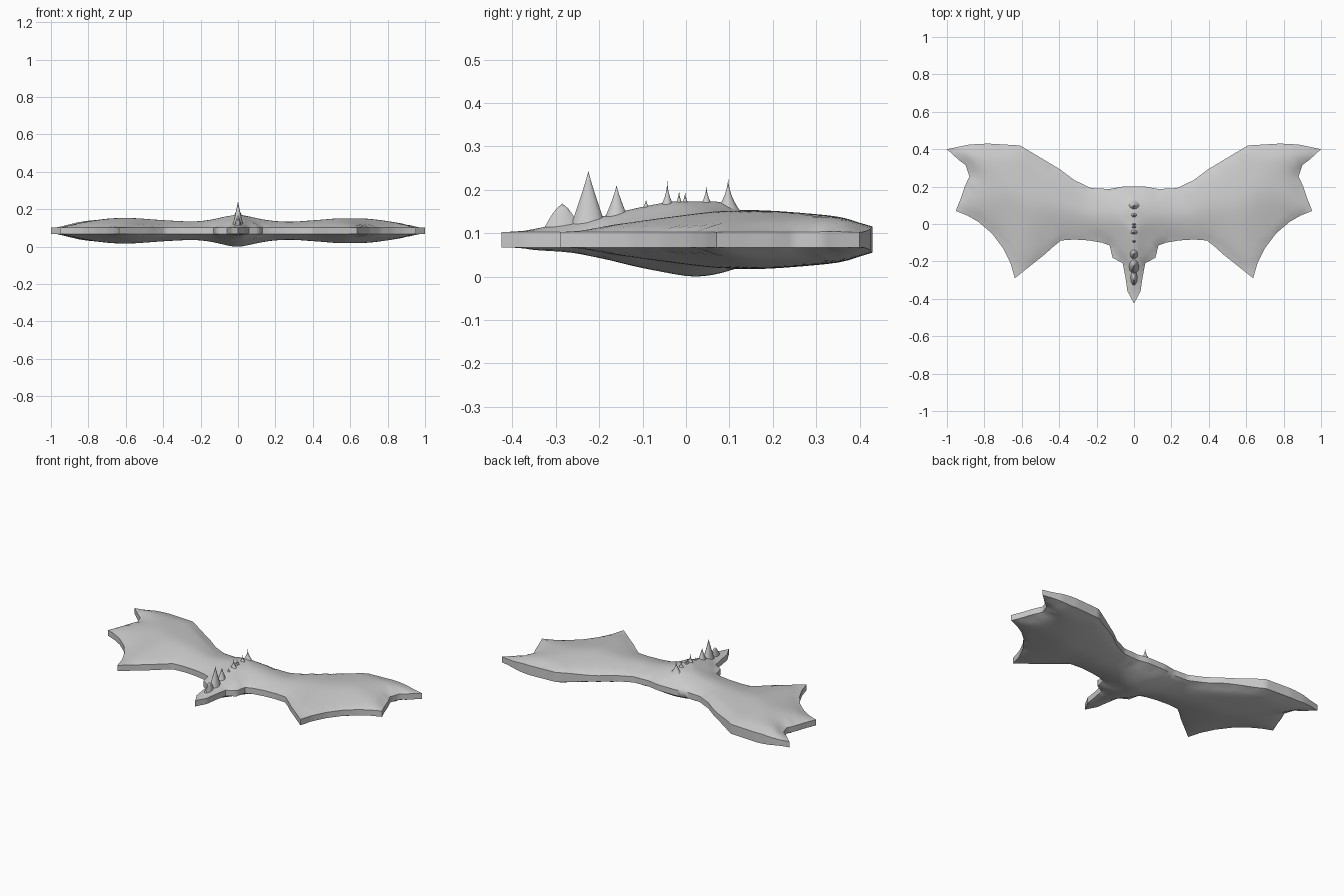
import bpy, bmesh, math
from mathutils import Vector
from mathutils.geometry import delaunay_2d_cdt, intersect_point_line

if "Cube" in bpy.data.objects:
    bpy.data.objects.remove(bpy.data.objects["Cube"])

MID = 0.085

# Plan outline of the right half, from snout round the wing to the rear
HALF = [(0, -.425), (.035, -.36), (.045, -.29), (.06, -.21), (.115, -.18), (.13, -.115),
        (.17, -.10), (.24, -.088), (.32, -.083), (.39, -.088), (.43, -.12), (.48, -.165),
        (.55, -.22), (.637, -.29), (.66, -.21), (.70, -.13), (.76, -.05), (.83, .01),
        (.89, .045), (.953, .07), (.925, .14), (.905, .20), (.88, .255), (.90, .315),
        (.94, .345), (1.0, .40), (.88, .425), (.78, .43), (.61, .42), (.50, .355),
        (.40, .295), (.32, .235), (.23, .192), (.13, .187), (.06, .20), (0, .20)]
corners = [Vector(p) for p in HALF + [(-x, y) for x, y in HALF[-2:0:-1]]]


def smoothstep(a, b, v):
    t = max(0, min(1, (v - a) / (b - a)))
    return t * t * (3 - 2 * t)


# Resample the outline
outline = []
for a, b in zip(corners, corners[1:] + corners[:1]):
    n = max(1, round((b - a).length / .02))
    outline += [a.lerp(b, i / n) for i in range(n)]
segments = list(zip(corners, corners[1:] + corners[:1]))


def edge_distance(p):
    best = 9
    for a, b in segments:
        q, t = intersect_point_line(p, a, b)
        q = Vector(q[:2]) if 0 <= t <= 1 else (a if t < 0 else b)
        best = min(best, (p - q).length)
    return best


def inside(p):
    hit = False
    for a, b in segments:
        if (a.y > p.y) != (b.y > p.y) and p.x < a.x + (p.y - a.y) / (b.y - a.y) * (b.x - a.x):
            hit = not hit
    return hit


def half_thickness(p, d):
    x = abs(p.x)
    rim = .018 + .012 * smoothstep(.3, .42, p.y) * (1 - smoothstep(.8, .97, x))
    amount = .053 + .046 * math.exp(-(x / .13) ** 2)
    power = .75 - .35 * smoothstep(-.1, .4, p.y)
    dent = .010 * math.exp(-((x - .25) / .05) ** 2 - ((p.y - .13) / .04) ** 2)
    return rim + (amount - rim + .018) * min(1, d / .28) ** power - dent * min(1, d / .03)


# Fill the outline with an even grid of points
points = list(outline)
step = .022
for j in range(-20, 21):
    for i in range(-46, 47):
        p = Vector((i * step, j * step))
        if inside(p) and edge_distance(p) > .012:
            points.append(p)
n = len(outline)
co, _, tris, *_ = delaunay_2d_cdt(points, [], [list(range(n))], 1, 1e-5)
dist = [edge_distance(Vector(c)) for c in co]
height = [half_thickness(Vector(c), d) for c, d in zip(co, dist)]

# Relax the thickness so no creases remain
links = [set() for _ in co]
for t in tris:
    for k in t:
        links[k].update(t)
for _ in range(5):
    height = [h if d < .002 or not l else sum(height[k] for k in l) / len(l)
              for h, d, l in zip(height, dist, links)]
scale = (MID - .018) / (max(height) - .018)
height = [.018 + (h - .018) * min(scale, 1.15) if d > .002 else h
          for h, d in zip(height, dist)]

# Body and wings: inflated top and bottom skins joined by a rim
bm = bmesh.new()
top, bottom = [], []
for c, h, d in zip(co, height, dist):
    ridge = .010 * math.exp(-(c[0] / .03) ** 2) * smoothstep(-.36, -.28, c[1])
    ridge *= (1 - smoothstep(.08, .16, c[1])) * min(1, d / .03)
    top.append(bm.verts.new((c[0], c[1], MID + min(h, .078) + ridge)))
    bottom.append(bm.verts.new((c[0], c[1], MID - h)))
for t in tris:
    bm.faces.new([top[k] for k in t])
    bm.faces.new([bottom[k] for k in reversed(t)])
index = {v: k for k, v in enumerate(top)}
for e in [e for e in bm.edges if e.is_boundary and e.verts[0] in index]:
    a, b = (index[v] for v in e.verts)
    bm.faces.new((top[a], top[b], bottom[b], bottom[a]))
bmesh.ops.delete(bm, geom=[v for v in bm.verts if not v.link_faces], context='VERTS')
bmesh.ops.recalc_face_normals(bm, faces=bm.faces)


def finish(bm, name):
    mesh = bpy.data.meshes.new(name)
    bm.to_mesh(mesh)
    bm.free()
    ob = bpy.data.objects.new(name, mesh)
    bpy.context.collection.objects.link(ob)
    bpy.ops.object.select_all(action='DESELECT')
    ob.select_set(True)
    bpy.context.view_layer.objects.active = ob
    bpy.ops.object.shade_smooth_by_angle(angle=math.radians(50))


finish(bm, "body_and_wings")


# Spine spikes: flared cones (y, tip z, base z, half width, half length, flare)
def spike(name, y, tip, base, rx, ry, flare):
    bm = bmesh.new()
    rings = []
    for k in range(6):
        t = k / 6
        r = (1 - t) ** flare
        rings.append([bm.verts.new((rx * r * math.cos(a), y + ry * r * math.sin(a),
                                    base + (tip - base) * t))
                      for a in [i * math.tau / 10 for i in range(10)]])
    apex = bm.verts.new((0, y, tip))
    for lo, hi in zip(rings, rings[1:]):
        for i in range(10):
            bm.faces.new((lo[i], lo[i - 9], hi[i - 9], hi[i]))
    for i in range(10):
        bm.faces.new((rings[-1][i], rings[-1][i - 9], apex))
    bm.faces.new(rings[0][::-1])
    finish(bm, name)


spike("brow_bump", -.285, .168, .10, .022, .05, .7)
SPIKES = [(-.225, .243, .11, .03, .045, 1.1), (-.16, .21, .11, .032, .04, 1.2),
          (-.092, .177, .13, .04, .03, 1.5), (-.043, .225, .14, .04, .03, 2.2),
          (-.016, .197, .14, .04, .025, 1.7), (-.002, .195, .14, .04, .025, 1.7),
          (.047, .213, .145, .04, .03, 2.2), (.097, .229, .145, .04, .034, 2.0)]
for i, s in enumerate(SPIKES):
    spike(f"spine_spike_{i + 1}", *s)
